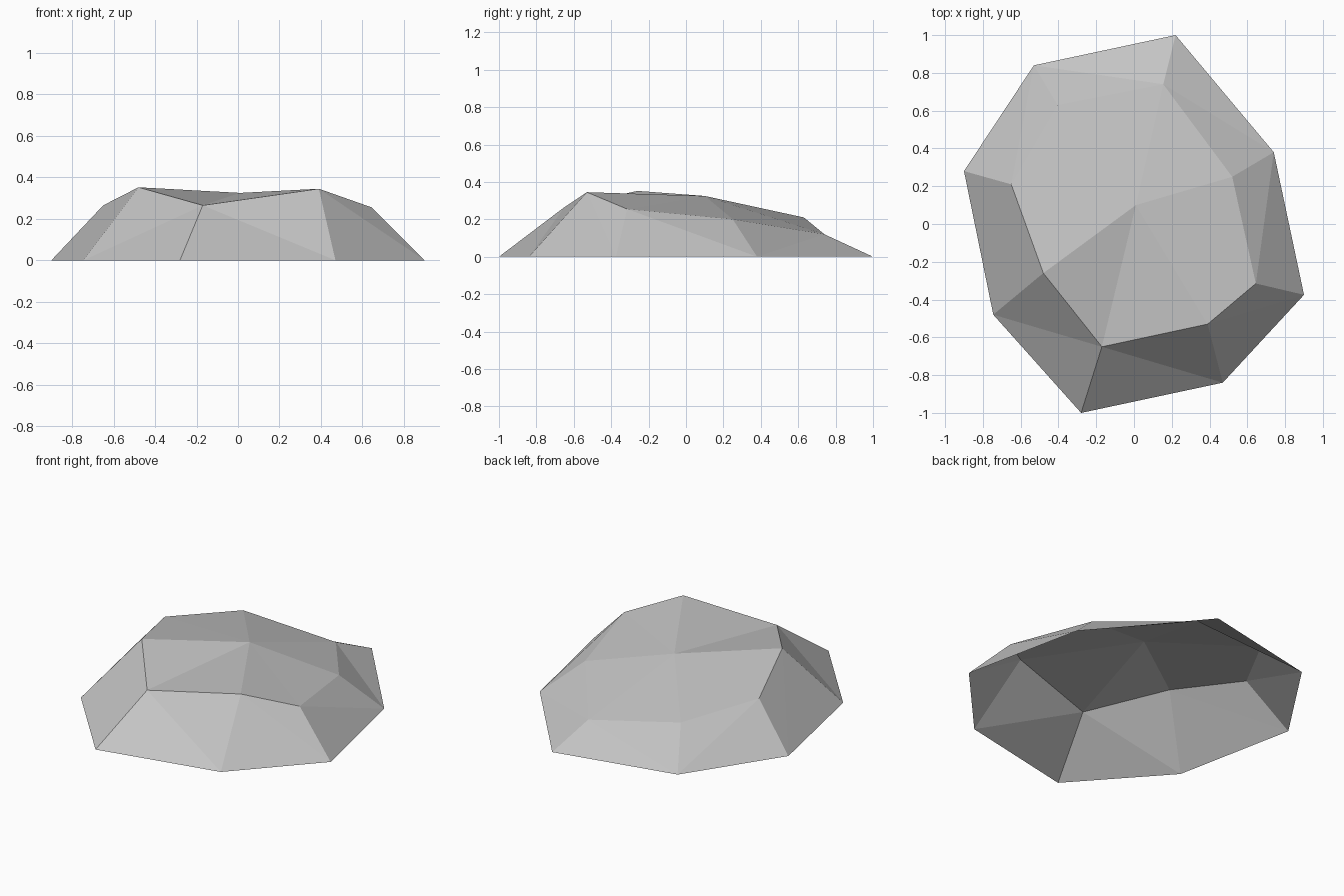
import bpy
import bmesh

default = bpy.data.objects.get("Cube")
if default:
    bpy.data.objects.remove(default, do_unlink=True)

# Stone colour
stone = bpy.data.materials.new("stone_grey")
stone.use_nodes = True
colour = (0.55, 0.55, 0.55, 1)
stone.diffuse_color = colour
shader = stone.node_tree.nodes["Principled BSDF"]
shader.inputs["Base Color"].default_value = colour
shader.inputs["Roughness"].default_value = 0.9

# Ground outline and raised shoulder, both counter-clockwise from the right side
rim = [(-0.90, 0.28), (-0.745, -0.48), (-0.28, -1.0), (0.47, -0.84),
       (0.90, -0.375), (0.74, 0.38), (0.22, 1.0), (-0.53, 0.84)]
shoulder = [(-0.65, 0.21, 0.265), (-0.48, -0.26, 0.352), (-0.17, -0.65, 0.265),
            (0.39, -0.53, 0.345), (0.645, -0.315, 0.255), (0.52, 0.25, 0.20),
            (0.155, 0.74, 0.12), (-0.405, 0.63, 0.21)]
peak = (0.01, 0.10, 0.325)

# Sides whose fold runs from the ground up to the next shoulder corner
rising_folds = {0, 1, 5, 7}

bm = bmesh.new()
low = [bm.verts.new((x, y, 0)) for x, y in rim]
high = [bm.verts.new(p) for p in shoulder]
top = bm.verts.new(peak)

for i in range(len(low)):
    j = (i + 1) % len(low)
    # Sloping side, folded along one diagonal
    if i in rising_folds:
        bm.faces.new((low[i], low[j], high[j]))
        bm.faces.new((low[i], high[j], high[i]))
    else:
        bm.faces.new((low[i], low[j], high[i]))
        bm.faces.new((low[j], high[j], high[i]))
    # Crown facet, fanned around the middle; the underside stays open
    bm.faces.new((high[i], high[j], top))

mesh = bpy.data.meshes.new("flat_rock")
bm.to_mesh(mesh)
bm.free()
mesh.materials.append(stone)
rock = bpy.data.objects.new("flat_rock", mesh)
bpy.context.collection.objects.link(rock)
